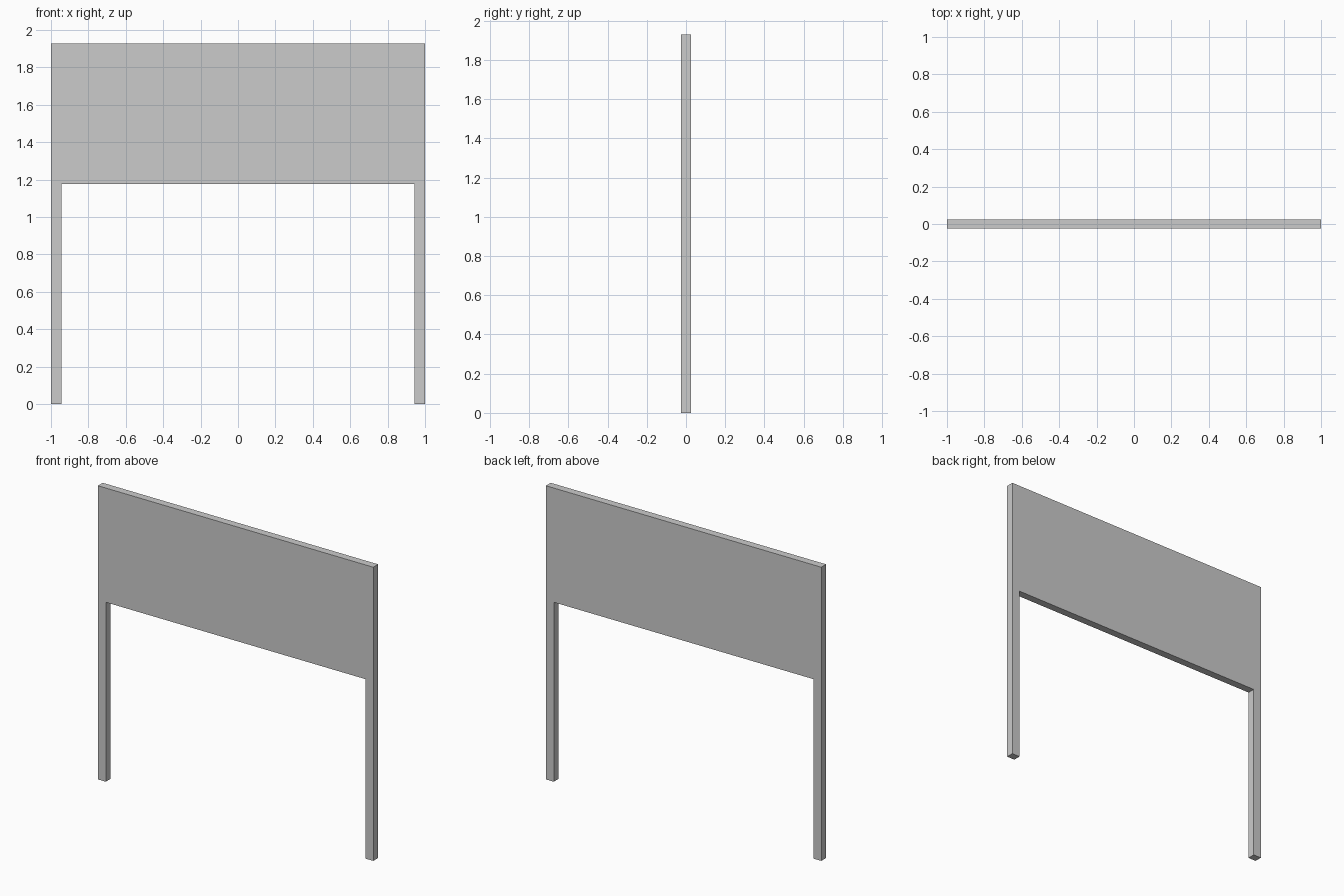
import bpy, bmesh
from mathutils import Vector

if "Cube" in bpy.data.objects:
    bpy.data.objects.remove(bpy.data.objects["Cube"])

HALF_W, DEPTH, TOP, PANEL_BOTTOM, POST = 1.0, 0.05, 1.928, 1.178, 0.057

# Panel and two posts as one flush outline: right half, then mirrored
inner = HALF_W - POST
right = [(inner, PANEL_BOTTOM), (inner, 0), (HALF_W, 0),
         (HALF_W, PANEL_BOTTOM), (HALF_W, TOP)]
outline = right + [(-x, z) for x, z in reversed(right)]

bm = bmesh.new()
face = bm.faces.new([bm.verts.new((x, -DEPTH / 2, z)) for x, z in outline])

# Extrude the outline through the depth
ext = bmesh.ops.extrude_face_region(bm, geom=[face])
verts = [g for g in ext["geom"] if isinstance(g, bmesh.types.BMVert)]
bmesh.ops.translate(bm, verts=verts, vec=Vector((0, DEPTH, 0)))
bmesh.ops.recalc_face_normals(bm, faces=bm.faces[:])

mesh = bpy.data.meshes.new("sign_board_with_posts")
bm.to_mesh(mesh)
bm.free()
obj = bpy.data.objects.new("sign_board_with_posts", mesh)
bpy.context.collection.objects.link(obj)
